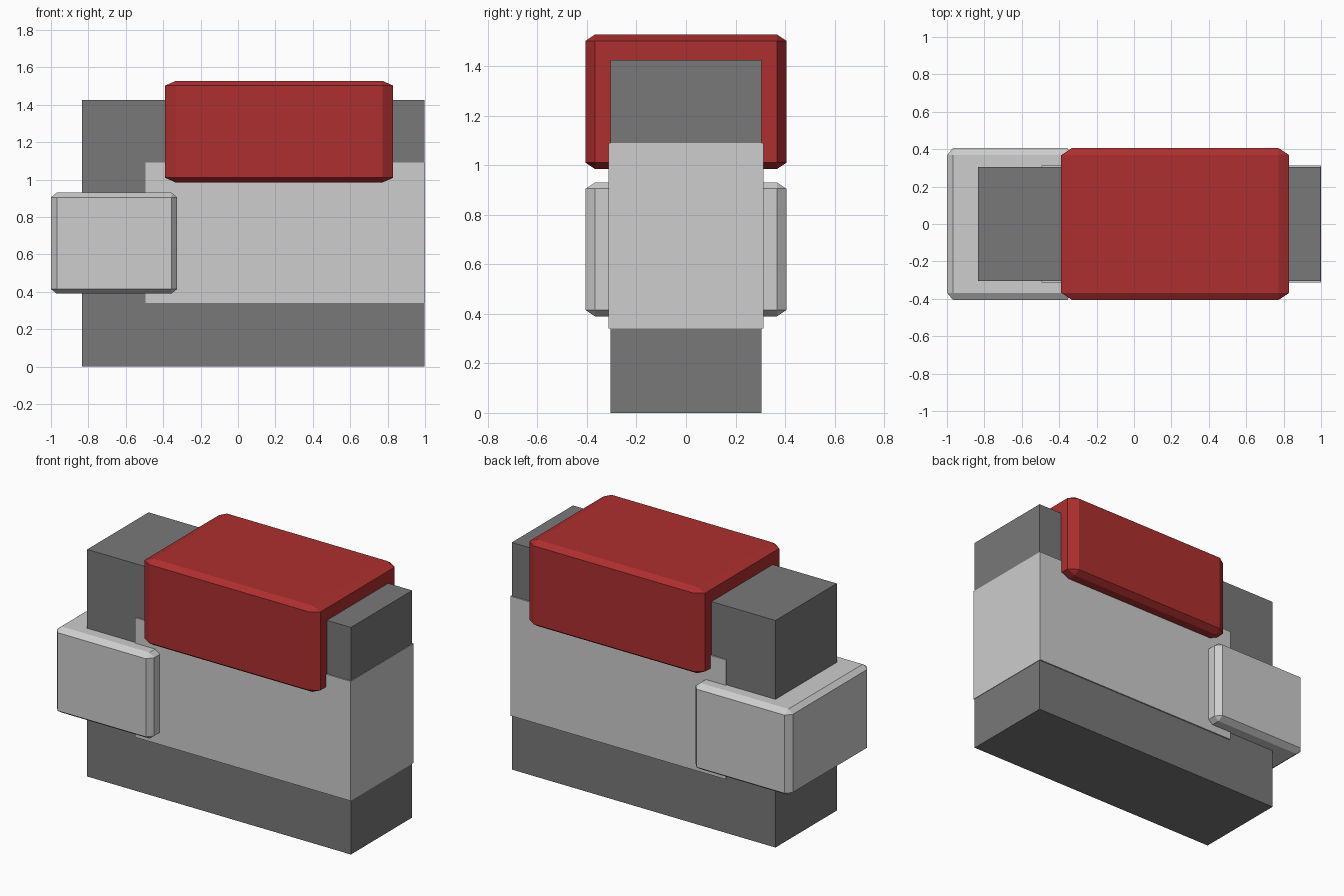
import bpy
import bmesh

if "Cube" in bpy.data.objects:
    bpy.data.objects.remove(bpy.data.objects["Cube"])


def material(name, color):
    m = bpy.data.materials.new(name)
    m.diffuse_color = (*color, 1.0)
    m.use_nodes = True
    m.node_tree.nodes["Principled BSDF"].inputs["Base Color"].default_value = m.diffuse_color
    return m


LIGHT = material("light grey", (0.61, 0.61, 0.61))
DARK = material("dark grey", (0.19, 0.19, 0.19))
RED = material("red", (0.42, 0.028, 0.028))


def block(name, x, y, z, mat, chamfer=0.0):
    """Box spanning the given ranges; chamfer is a fraction of each side."""
    bm = bmesh.new()
    bmesh.ops.create_cube(bm, size=1.0)
    if chamfer:
        bmesh.ops.bevel(bm, geom=bm.edges[:], offset=chamfer, segments=1,
                        profile=0.5, affect='EDGES')
    for v in bm.verts:
        for i, (lo, hi) in enumerate((x, y, z)):
            v.co[i] = (lo + hi) / 2 + v.co[i] * (hi - lo)
    mesh = bpy.data.meshes.new(name)
    bm.to_mesh(mesh)
    bm.free()
    mesh.materials.append(mat)
    obj = bpy.data.objects.new(name, mesh)
    bpy.context.collection.objects.link(obj)
    return obj


# Dark main body
block("body", (-0.834, 0.997), (-0.304, 0.304), (0.0, 1.425), DARK)
# Pale band wrapped around the sides and right end
block("side_band", (-0.495, 1.0), (-0.312, 0.312), (0.34, 1.09), LIGHT)
# Chamfered red cap over the top
block("top_cap", (-0.39, 0.83), (-0.405, 0.405), (0.985, 1.527), RED, 0.046)
# Chamfered pale block around the left end
block("end_cap", (-1.0, -0.325), (-0.405, 0.405), (0.39, 0.93), LIGHT, 0.046)
